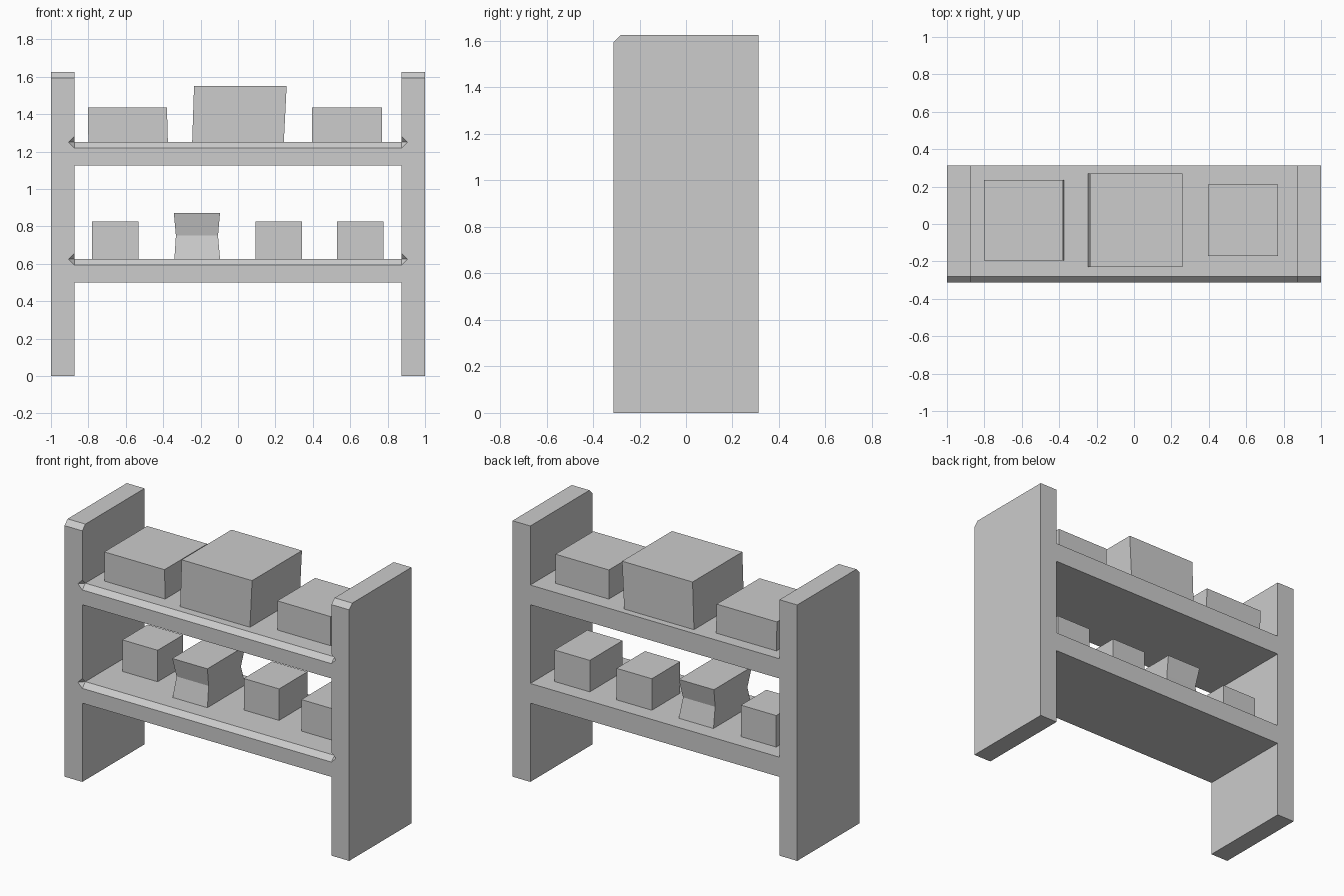
import bpy
import bmesh

cube = bpy.data.objects.get("Cube")
if cube:
    bpy.data.objects.remove(cube, do_unlink=True)

grey = bpy.data.materials.new("light_grey")
grey.use_nodes = True
colour = (0.604, 0.604, 0.604, 1)
grey.diffuse_color = colour
for node in grey.node_tree.nodes:
    if node.type == "BSDF_PRINCIPLED":
        node.inputs["Base Color"].default_value = colour

DEPTH = 0.3125    # half depth of the unit
INNER = 0.875     # inner face of each side panel
CUT = 0.031       # chamfer size
SHELF_TOPS = {"lower": 0.625, "upper": 1.25}


def make_object(name, bm):
    bmesh.ops.recalc_face_normals(bm, faces=bm.faces[:])
    mesh = bpy.data.meshes.new(name)
    bm.to_mesh(mesh)
    bm.free()
    mesh.materials.append(grey)
    obj = bpy.data.objects.new(name, mesh)
    bpy.context.collection.objects.link(obj)
    return obj


def loft(name, rings):
    """Skin closed rings of points and cap both ends."""
    bm = bmesh.new()
    loops = [[bm.verts.new(p) for p in ring] for ring in rings]
    for a, b in zip(loops, loops[1:]):
        for i in range(len(a)):
            j = (i + 1) % len(a)
            bm.faces.new((a[i], a[j], b[j], b[i]))
    bm.faces.new(loops[0])
    bm.faces.new(loops[-1])
    return make_object(name, bm)


def chamfered_board(name, x0, x1, z0, z1):
    """Board with its top front edge chamfered."""
    side = [(-DEPTH, z0), (DEPTH, z0), (DEPTH, z1),
            (-DEPTH + CUT, z1), (-DEPTH, z1 - CUT)]
    return loft(name, [[(x, y, z) for y, z in side] for x in (x0, x1)])


def notch_cutter(x, z):
    """Small octahedron that cuts the panel corner where a chamfer ends."""
    bm = bmesh.new()
    for axis in range(3):
        for sign in (-1, 1):
            p = [x, -DEPTH, z]
            p[axis] += sign * CUT
            bm.verts.new(p)
    bmesh.ops.convex_hull(bm, input=bm.verts[:])
    cutter = make_object("notch_cutter", bm)
    cutter.hide_render = True
    return cutter


# Shelves
for level, top in SHELF_TOPS.items():
    chamfered_board(level + "_shelf", -INNER, INNER, top - 0.125, top)

# Side panels, notched at the shelf ends
for name, s in (("left_panel", 1), ("right_panel", -1)):
    panel = chamfered_board(name, s * INNER, s, 0, 1.625)
    cutters = [notch_cutter(s * INNER, z) for z in SHELF_TOPS.values()]
    for cutter in cutters:
        mod = panel.modifiers.new("notch", "BOOLEAN")
        mod.operation = "DIFFERENCE"
        mod.solver = "EXACT"
        mod.object = cutter
    bpy.context.view_layer.update()
    graph = bpy.context.evaluated_depsgraph_get()
    notched = bpy.data.meshes.new_from_object(panel.evaluated_get(graph))
    panel.modifiers.clear()
    panel.data = notched
    for cutter in cutters:
        bpy.data.objects.remove(cutter, do_unlink=True)


def crate(name, *levels):
    """Crate lofted through (z, x0, x1, y0, y1) levels."""
    loft(name, [[(x0, y0, z), (x1, y0, z), (x1, y1, z), (x0, y1, z)]
                for z, x0, x1, y0, y1 in levels])


# Upper crates, slightly askew
crate("upper_right_crate", (1.25, -0.8, -0.375, -0.195, 0.235),
      (1.435, -0.803, -0.38, -0.195, 0.235))
crate("upper_middle_crate", (1.25, -0.245, 0.245, -0.23, 0.27),
      (1.55, -0.235, 0.26, -0.23, 0.27))
crate("upper_left_crate", (1.25, 0.395, 0.77, -0.17, 0.21),
      (1.435, 0.395, 0.77, -0.17, 0.21))

# Lower crates
for name, x, front in (("lower_right_crate", -0.657, -0.045),
                       ("lower_inner_crate", 0.217, -0.075),
                       ("lower_left_crate", 0.653, -0.12)):
    crate(name, *[(z, x - 0.124, x + 0.124, front, 0.21)
                  for z in (0.625, 0.825)])
crate("pinched_crate", (0.625, -0.34, -0.096, -0.17, 0.21),
      (0.75, -0.332, -0.107, -0.142, 0.182),
      (0.872, -0.343, -0.096, -0.17, 0.21))
